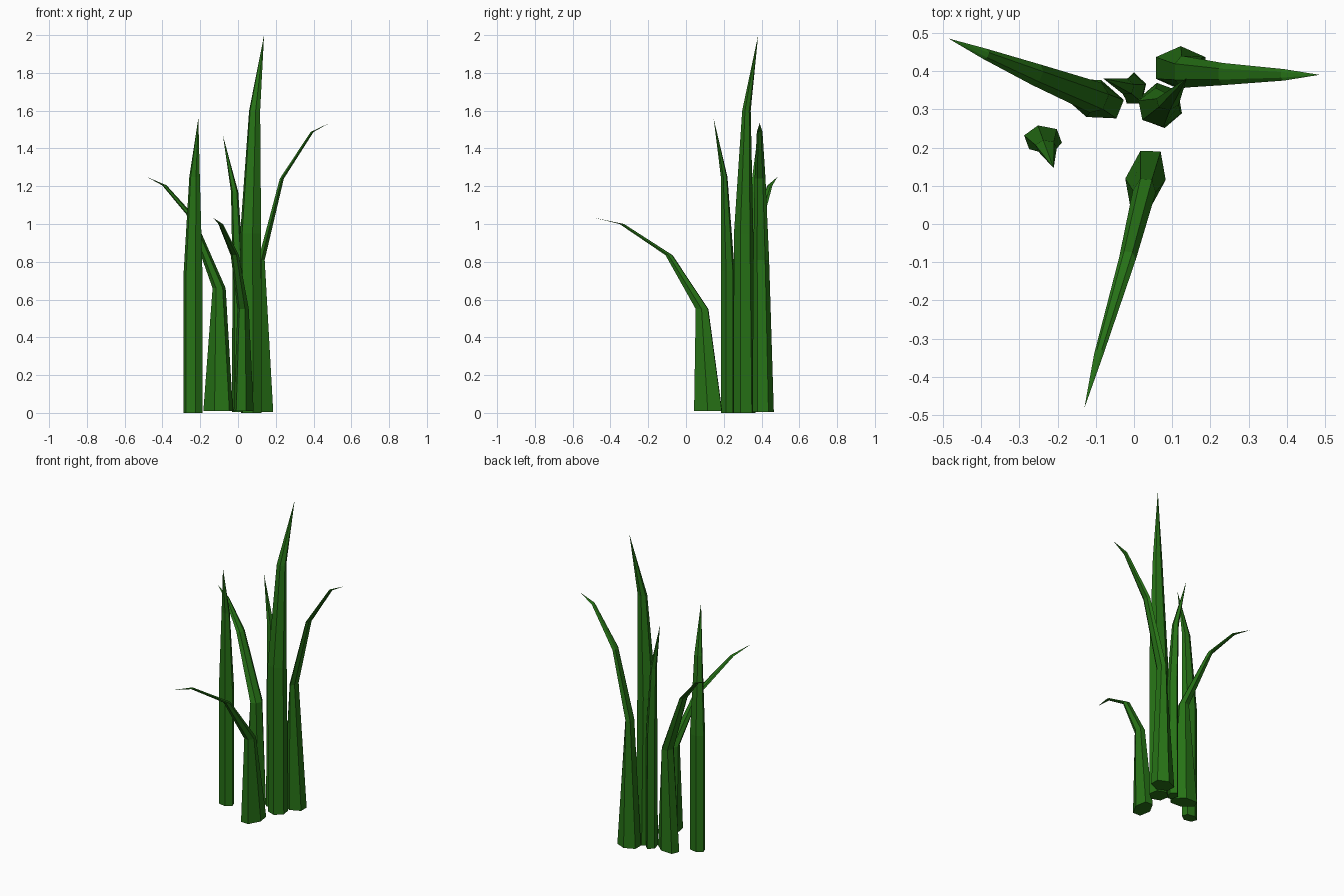
import bpy, bmesh, math

green = bpy.data.materials.new("grass_green")
green.diffuse_color = (0.02, 0.17, 0.008, 1)


def blade(name, lean, rings, tip, turn=0, sides=6):
    """Loft polygon rings (x, y, z, half size along lean, half size across) to a tip."""
    bm = bmesh.new()
    c, s = math.cos(math.radians(lean)), math.sin(math.radians(lean))
    loops = []
    for x, y, z, along, across in rings:
        loop = []
        for i in range(sides):
            a = math.radians(90 + turn) + math.tau * i / sides
            u, v = along / 0.9 * math.cos(a), across * math.sin(a)
            loop.append(bm.verts.new((x + u * c - v * s, y + u * s + v * c, z)))
        loops.append(loop)
    top = bm.verts.new(tip)
    bm.faces.new(loops[0][::-1])
    for i in range(sides):
        j = (i + 1) % sides
        for lo, hi in zip(loops, loops[1:]):
            bm.faces.new((lo[i], lo[j], hi[j], hi[i]))
        bm.faces.new((loops[-1][i], loops[-1][j], top))
    bmesh.ops.recalc_face_normals(bm, faces=bm.faces)
    mesh = bpy.data.meshes.new(name)
    bm.to_mesh(mesh)
    bm.free()
    mesh.materials.append(green)
    obj = bpy.data.objects.new(name, mesh)
    bpy.context.collection.objects.link(obj)


# Upright blades
blade("tall_blade", 0, [
    (0.07, 0.31, 0, 0.053, 0.06),
    (0.067, 0.305, 0.95, 0.053, 0.052),
    (0.088, 0.32, 1.6, 0.028, 0.023)], (0.138, 0.382, 2.0), turn=10)
blade("left_upright_blade", 0, [
    (-0.238, 0.222, 0, 0.046, 0.037),
    (-0.238, 0.222, 0.75, 0.046, 0.037),
    (-0.23, 0.202, 1.25, 0.026, 0.018)], (-0.21, 0.146, 1.56), turn=15)
blade("small_back_blade", 0, [
    (0, 0.352, 0.005, 0.03, 0.045),
    (0, 0.352, 0.75, 0.028, 0.04),
    (-0.018, 0.358, 1.17, 0.018, 0.022)], (-0.08, 0.38, 1.47), sides=5)

# Blades bending outwards
blade("right_bent_blade", 0, [
    (0.122, 0.408, 0.005, 0.067, 0.057),
    (0.124, 0.398, 0.81, 0.018, 0.042),
    (0.232, 0.392, 1.24, 0.011, 0.029),
    (0.392, 0.39, 1.487, 0.008, 0.015)], (0.485, 0.39, 1.535))
blade("left_bent_blade", 158, [
    (-0.105, 0.328, 0.01, 0.077, 0.052),
    (-0.1, 0.33, 0.66, 0.03, 0.042),
    (-0.255, 0.39, 1.05, 0.014, 0.029),
    (-0.39, 0.445, 1.205, 0.01, 0.014)], (-0.485, 0.485, 1.25))
blade("front_bent_blade", -105, [
    (0.03, 0.117, 0.01, 0.078, 0.052),
    (0.027, 0.085, 0.55, 0.034, 0.03),
    (-0.017, -0.09, 0.835, 0.018, 0.022),
    (-0.092, -0.34, 1.0, 0.012, 0.012)], (-0.13, -0.482, 1.032), turn=8)
